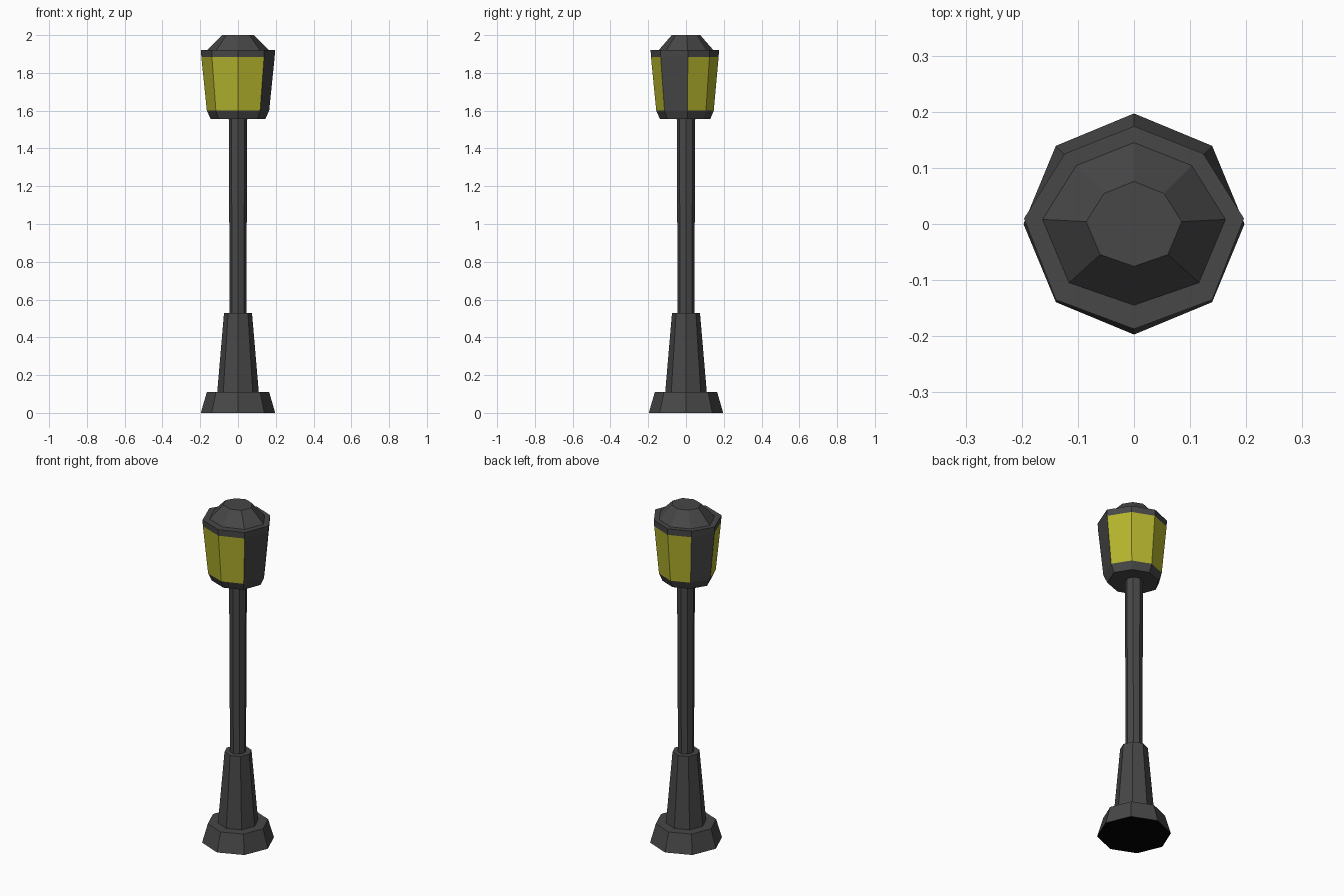
import bpy, bmesh, math

if "Cube" in bpy.data.objects:
    bpy.data.objects.remove(bpy.data.objects["Cube"])


def material(name, rgb):
    m = bpy.data.materials.new(name)
    m.diffuse_color = (*rgb, 1.0)
    m.use_nodes = True
    m.node_tree.nodes["Principled BSDF"].inputs["Base Color"].default_value = m.diffuse_color
    return m


IRON = material("dark_iron", (0.063, 0.063, 0.063))
GLASS = material("yellow_glass", (0.45, 0.45, 0.027))
BLACK = material("black_underside", (0.001, 0.001, 0.001))

# Cross-sections with corners on the axes, counter-clockwise from +x
OCTAGON = [(math.cos(k * math.pi / 4), math.sin(k * math.pi / 4)) for k in range(8)]
# The lantern is a slightly uneven octagon, flatter at the back
LANTERN = [(1, .05), (.63, .64), (0, .89), (-.63, .64),
           (-1, .05), (-.71, -.69), (0, -.955), (.71, -.69)]
CAP = [(x, y if y > 0 else y * .93) for x, y in LANTERN]


def loft(name, section, rings, glass_band=None, solid_sides=(), bottom=IRON):
    """Closed stack of (radius, z) rings; one band may be glazed."""
    mats = [IRON, GLASS, BLACK]
    bm = bmesh.new()
    loops = [[bm.verts.new((x * r, y * r, z)) for x, y in section] for r, z in rings]
    for band, (low, high) in enumerate(zip(loops, loops[1:])):
        for k in range(8):
            n = (k + 1) % 8
            f = bm.faces.new((low[k], low[n], high[n], high[k]))
            if band == glass_band and k not in solid_sides:
                f.material_index = 1
    bm.faces.new(loops[0][::-1]).material_index = mats.index(bottom)
    bm.faces.new(loops[-1])
    me = bpy.data.meshes.new(name)
    bm.to_mesh(me)
    bm.free()
    for m in mats:
        me.materials.append(m)
    ob = bpy.data.objects.new(name, me)
    bpy.context.collection.objects.link(ob)
    return ob


# Foot (black underneath), tapered pedestal and pole
loft("foot", OCTAGON, [(.197, 0), (.165, .11)], bottom=BLACK)
loft("pedestal", OCTAGON, [(.11, .11), (.074, .53)])
loft("pole", OCTAGON, [(.044, .53), (.049, 1.56)])

# Lantern: lower collar, glazed band with two opposite iron panels, rim
loft("lantern", LANTERN,
     [(.144, 1.555), (.165, 1.60), (.194, 1.883), (.196, 1.92)],
     glass_band=1, solid_sides=(3, 7))

# Stepped-in roof cap
loft("roof_cap", CAP, [(.163, 1.92), (.085, 2.0)])
